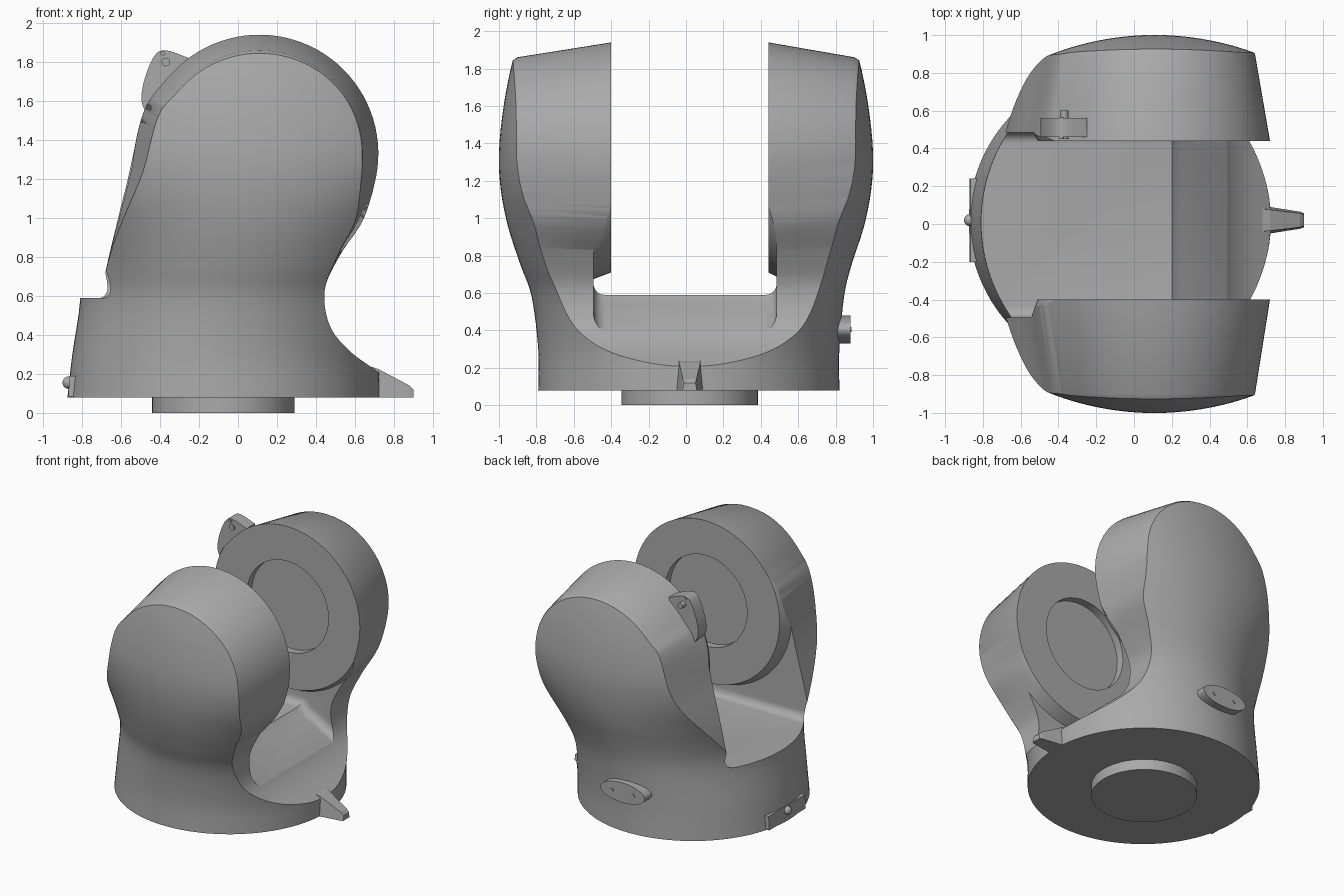
import bpy, bmesh, math
from mathutils import Vector

if "Cube" in bpy.data.objects:
    bpy.data.objects.remove(bpy.data.objects["Cube"])

grey = bpy.data.materials.new("mid_grey")
grey.use_nodes = True
grey.diffuse_color = (0.4, 0.4, 0.4, 1)
grey.node_tree.nodes["Principled BSDF"].inputs["Base Color"].default_value = (0.4, 0.4, 0.4, 1)

HEAD = (0.11, 1.33)   # pivot of the fork in x, z
R = 0.61


def finish(bm, name):
    bmesh.ops.recalc_face_normals(bm, faces=bm.faces)
    mesh = bpy.data.meshes.new(name)
    bm.to_mesh(mesh)
    bm.free()
    mesh.materials.append(grey)
    ob = bpy.data.objects.new(name, mesh)
    bpy.context.collection.objects.link(ob)
    return ob


def loft(rings, name):
    """Skin a list of equal-length closed rings and cap the ends."""
    bm = bmesh.new()
    rows = [[bm.verts.new(p) for p in ring] for ring in rings]
    n = len(rows[0])
    for a, b in zip(rows, rows[1:]):
        for i in range(n):
            j = (i + 1) % n
            bm.faces.new((a[i], a[j], b[j], b[i]))
    bm.faces.new(rows[0][::-1])
    bm.faces.new(rows[-1])
    return finish(bm, name)


def prism(outline, y0, y1, name):
    return loft([[(x, y, z) for x, z in outline] for y in (y0, y1)], name)


def disc(x, z, r0, r1, y0, y1, name, n=96, sx=1):
    """Round or oval boss lying along y."""
    turn = [2 * math.pi * i / n for i in range(n)]
    return loft([[(x + sx * r * math.cos(a), y, z + r * math.sin(a)) for a in turn]
                 for r, y in ((r0, y0), (r1, y1))], name)


def smooth_path(points, steps):
    """Catmull-Rom interpolation of tuples of any length."""
    pts = [Vector(p) for p in points]
    pts = [2 * pts[0] - pts[1]] + pts + [2 * pts[-1] - pts[-2]]
    out = []
    for a, b, c, d in zip(pts, pts[1:], pts[2:], pts[3:]):
        for k in range(steps):
            t = k / steps
            out.append(0.5 * (2 * b + (c - a) * t + (2 * a - 5 * b + 4 * c - d) * t * t
                              + (3 * b - a - 3 * c + d) * t ** 3))
    return out + [pts[-2]]


def boolean(target, tool, operation):
    mod = target.modifiers.new("cut", "BOOLEAN")
    mod.operation, mod.object, mod.solver = operation, tool, "EXACT"
    bpy.context.view_layer.update()
    graph = bpy.context.evaluated_depsgraph_get()
    mesh = bpy.data.meshes.new_from_object(target.evaluated_get(graph))
    target.modifiers.clear()
    target.data = mesh
    bpy.data.objects.remove(tool)


def shade(ob, angle=30):
    bpy.ops.object.select_all(action="DESELECT")
    ob.select_set(True)
    bpy.context.view_layer.objects.active = ob
    bpy.ops.object.shade_smooth_by_angle(angle=math.radians(angle))


# Side outline of the fork: foot, concave throat, round head, long back flank
throat = smooth_path([(0.72, 0.21), (0.57, 0.32), (0.47, 0.45), (0.445, 0.63),
                      (0.52, 0.8), (0.635, 0.97), (0.69, 1.13)], 6)
head = [(HEAD[0] + R * math.cos(math.radians(a)), HEAD[1] + R * math.sin(math.radians(a)))
        for a in range(-15, 141, 4)]
flank = smooth_path([(-0.37, 1.71), (-0.49, 1.54), (-0.58, 1.17), (-0.645, 0.89), (-0.69, 0.68)], 6)
outline = [(1, 0), (1, 0.1)] + [tuple(p) for p in throat] + head
outline += [tuple(p) for p in flank] + [(-0.8, 0.6), (-1, 0.59), (-1, 0)]


def tapered(scale, y):
    ring = []
    for x, z in outline:
        w = min(max((z - 0.6) / 0.7, 0), 1)
        s = 1 + (scale - 1) * w * w * (3 - 2 * w)
        ring.append((HEAD[0] + (x - HEAD[0]) * s, y, HEAD[1] + (z - HEAD[1]) * s))
    return ring


fork_body = loft([tapered(s, y) for s, y in ((0.72, -1.05), (0.87, -0.9), (1, -0.4),
                                             (1, 0.44), (0.87, 0.9), (0.72, 1.05))], "fork_body")

# Plan envelope: round foot swelling into domed cheeks (z, cx, cy, rx, ry)
stations = smooth_path([(0.08, -0.075, 0.015, 0.8, 0.805), (0.3, -0.06, 0.015, 0.79, 0.805),
                        (0.58, -0.01, 0.01, 0.8, 0.835), (0.75, 0.03, 0, 0.86, 0.885),
                        (0.95, 0.07, 0, 0.98, 0.95), (1.15, 0.1, 0, 1.15, 0.99),
                        (1.35, 0.11, 0, 1.25, 1), (1.6, 0.11, 0, 1.25, 0.975),
                        (1.85, 0.11, 0, 1.2, 0.925), (2.05, 0.11, 0, 1.1, 0.86)], 4)
turn = [2 * math.pi * i / 128 for i in range(128)]
envelope = loft([[(cx + rx * math.cos(a), cy + ry * math.sin(a), z) for a in turn]
                 for z, cx, cy, rx, ry in stations], "envelope")
boolean(fork_body, envelope, "INTERSECT")

# Slot between the arms, with filleted floor and raised round pads left standing
slot = prism([(-1.3, 0.59), (0.2, 0.59), (0.25, 0.54), (0.5, 0.4), (1.3, 0.36),
              (1.3, 2.3), (-1.3, 2.3)], -0.495, 0.485, "slot")
bm = bmesh.new()
bm.from_mesh(slot.data)
low = [e for e in bm.edges if all(v.co.z < 0.7 for v in e.verts)
       and abs(e.verts[0].co.y - e.verts[1].co.y) < 0.01]
bmesh.ops.bevel(bm, geom=low, offset=0.06, segments=5, profile=0.5, affect="EDGES")
bm.to_mesh(slot.data)
bm.free()
for side, face in ((-1, 0.4), (1, 0.44)):
    pad = disc(*HEAD, 0.62, 0.68, side * face, side * 0.56, "pad")
    boolean(slot, pad, "DIFFERENCE")
boolean(fork_body, slot, "DIFFERENCE")

# Shallow round recess in both pads
boolean(fork_body, disc(*HEAD, 0.345, 0.345, -0.46, 0.5, "recess"), "DIFFERENCE")
shade(fork_body)

# Mounting plug under the foot
plug = loft([[(-0.075 + 0.365 * math.cos(a), 0.02 + 0.365 * math.sin(a), z) for a in turn]
             for z in (0, 0.1)], "mounting_plug")
shade(plug)

# Tapered pointer at the foot
loft([[(x, 0.02 - w, 0.08), (x, 0.02 + w, 0.08), (x, 0.02 + 0.8 * w, h), (x, 0.02 - 0.8 * w, h)]
      for x, w, h in ((0.64, 0.078, 0.25), (0.72, 0.07, 0.225), (0.88, 0.045, 0.14),
                      (0.9, 0.038, 0.12))], "pointer")

# Stop tab with its pin on the rear arm
tab = smooth_path([(-0.46, 1.52), (-0.495, 1.6), (-0.48, 1.71), (-0.43, 1.83),
                   (-0.37, 1.86), (-0.25, 1.82)], 4)
shade(prism([tuple(p) for p in tab] + [(-0.25, 1.7)], 0.46, 0.56, "stop_tab"))
shade(disc(-0.37, 1.8, 0.022, 0.022, 0.45, 0.6, "stop_pin", 24))
shade(disc(-0.385, 1.845, 0.012, 0.012, 0.45, 0.565, "stop_rivet", 16))

# Oval connector on the back, with two small pins
shade(disc(-0.08, 0.405, 0.075, 0.075, 0.75, 0.88, "connector", 64, 2.5))
for k in (-1, 1):
    shade(disc(-0.08 + 0.09 * k, 0.405, 0.014, 0.014, 0.86, 0.886, "connector_pin", 16))

# Small clip plate and button low on the closed side
prism([(-0.87, 0.085), (-0.8, 0.085), (-0.8, 0.19), (-0.865, 0.19)], -0.2, 0.24, "clip_plate")
bm = bmesh.new()
bmesh.ops.create_uvsphere(bm, u_segments=20, v_segments=12, radius=0.032)
bmesh.ops.translate(bm, verts=bm.verts, vec=(-0.868, 0.02, 0.155))
shade(finish(bm, "clip_button"), 60)
